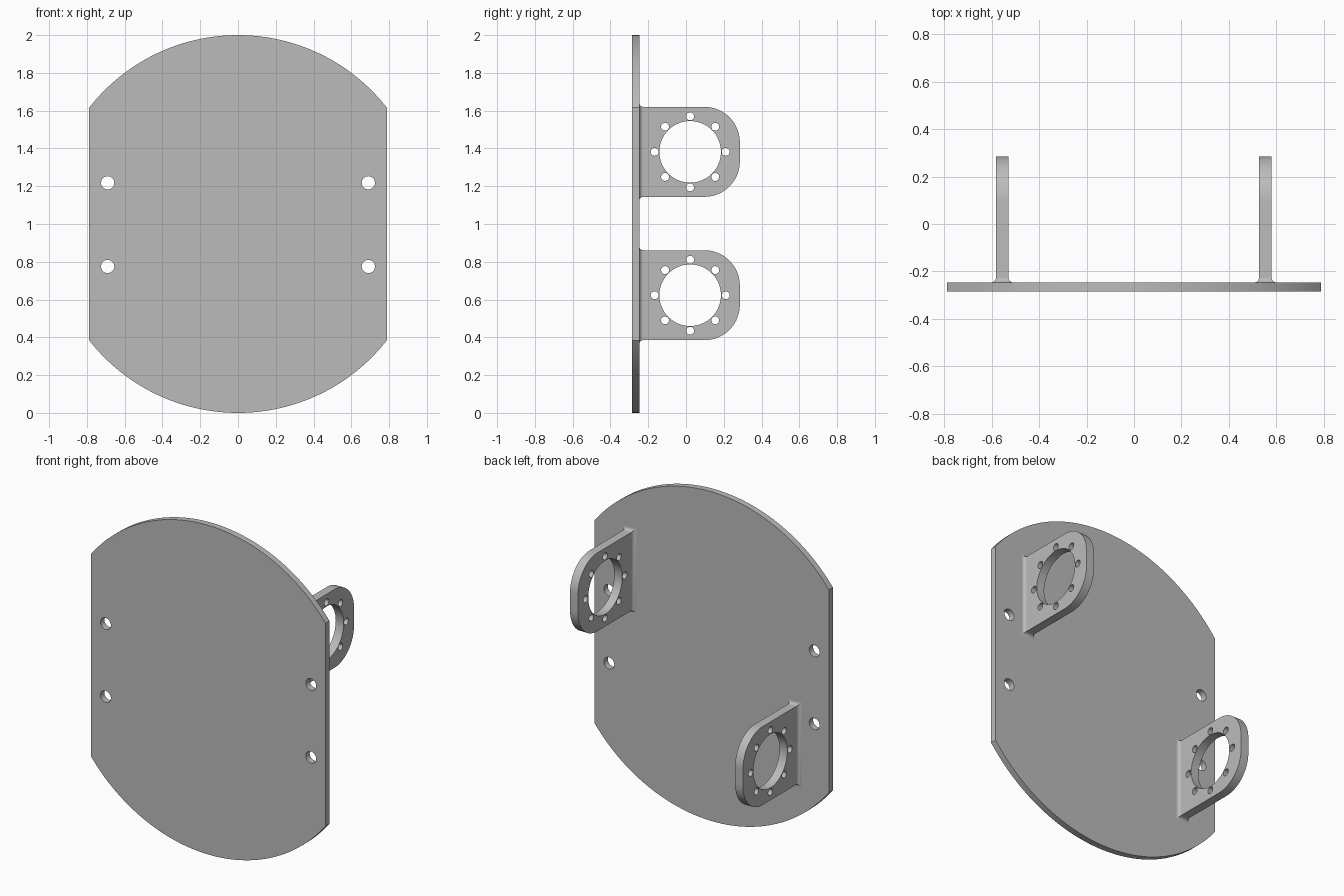
import bpy, bmesh
from math import sin, cos, pi, asin, sqrt, radians

if "Cube" in bpy.data.objects:
    bpy.data.objects.remove(bpy.data.objects["Cube"], do_unlink=True)

metal = bpy.data.materials.new("grey_metal")
metal.use_nodes = True
GREY = (0.5, 0.5, 0.5, 1)
metal.diffuse_color = GREY
metal.node_tree.nodes["Principled BSDF"].inputs["Base Color"].default_value = GREY

PLATE_FRONT, PLATE_BACK = -0.285, -0.247
HALF_WIDTH = 0.788
FILLET = 0.021


def arc(cu, cv, r, start, end, n):
    return [(cu + r * cos(start + (end - start) * i / n),
             cv + r * sin(start + (end - start) * i / n)) for i in range(n + 1)]


def circle(cu, cv, r, n):
    return arc(cu, cv, r, 0, 2 * pi, n)[:-1]


def finish(bm, name):
    bmesh.ops.recalc_face_normals(bm, faces=bm.faces)
    mesh = bpy.data.meshes.new(name)
    bm.to_mesh(mesh)
    bm.free()
    mesh.materials.append(metal)
    ob = bpy.data.objects.new(name, mesh)
    bpy.context.collection.objects.link(ob)
    bpy.ops.object.select_all(action='DESELECT')
    ob.select_set(True)
    bpy.context.view_layer.objects.active = ob
    bpy.ops.object.shade_smooth_by_angle(angle=radians(30))
    return ob


def sheet(name, loops, place, depth):
    """Fill an outline with holes and extrude it by the depth vector."""
    bm = bmesh.new()
    for loop in loops:
        vs = [bm.verts.new(place(u, v)) for u, v in loop]
        for a, b in zip(vs, vs[1:] + vs[:1]):
            bm.edges.new((a, b))
    bmesh.ops.triangle_fill(bm, edges=bm.edges[:], use_beauty=True)
    ext = bmesh.ops.extrude_face_region(bm, geom=bm.faces[:], use_keep_orig=True)
    moved = [g for g in ext["geom"] if isinstance(g, bmesh.types.BMVert)]
    bmesh.ops.translate(bm, verts=moved, vec=depth)
    return finish(bm, name)


# Round plate with two flat sides and four mounting holes
corner = asin(sqrt(1 - HALF_WIDTH ** 2))
outline = (arc(0, 1, 1, corner, pi - corner, 64)
           + arc(0, 1, 1, pi + corner, 2 * pi - corner, 64))
bolts = [circle(x, z, 0.035, 32) for x in (-0.69, 0.69) for z in (0.775, 1.218)]
sheet("base_plate", [outline] + bolts,
      lambda u, v: (u, PLATE_FRONT, v), (0, PLATE_BACK - PLATE_FRONT, 0))


def bracket(name, x, z):
    thick, half, tip, r, hole_y = 0.053, 0.238, 0.285, 0.187, 0.022
    # Upright lug with a bearing hole and a ring of eight screw holes
    profile = ([(PLATE_BACK, z - half)]
               + arc(tip - r, z - half + r, r, -pi / 2, 0, 20)
               + arc(tip - r, z + half - r, r, 0, pi / 2, 20)
               + [(PLATE_BACK, z + half)])
    holes = [circle(hole_y, z, 0.163, 64)]
    for i in range(8):
        a = i * pi / 4
        holes.append(circle(hole_y + 0.188 * cos(a), z + 0.188 * sin(a), 0.021, 20))
    sheet(name, [profile] + holes,
          lambda u, v: (x - thick / 2, u, v), (thick, 0, 0))
    # Concave fillet flaring into the plate
    bm = bmesh.new()
    previous = None
    for i in range(9):
        a = i * pi / 16
        off, y = FILLET * (1 - sin(a)), PLATE_BACK + FILLET * (1 - cos(a))
        w, h = thick / 2 + off, half + off
        ring = [bm.verts.new((x + sx * w, y, z + sz * h))
                for sx, sz in ((-1, -1), (1, -1), (1, 1), (-1, 1))]
        if previous:
            for k in range(4):
                n = (k + 1) % 4
                bm.faces.new((previous[k], previous[n], ring[n], ring[k]))
        previous = ring
    finish(bm, name + "_fillet")


bracket("upper_left_bracket", 0.554, 1.382)
bracket("lower_right_bracket", -0.556, 0.623)
